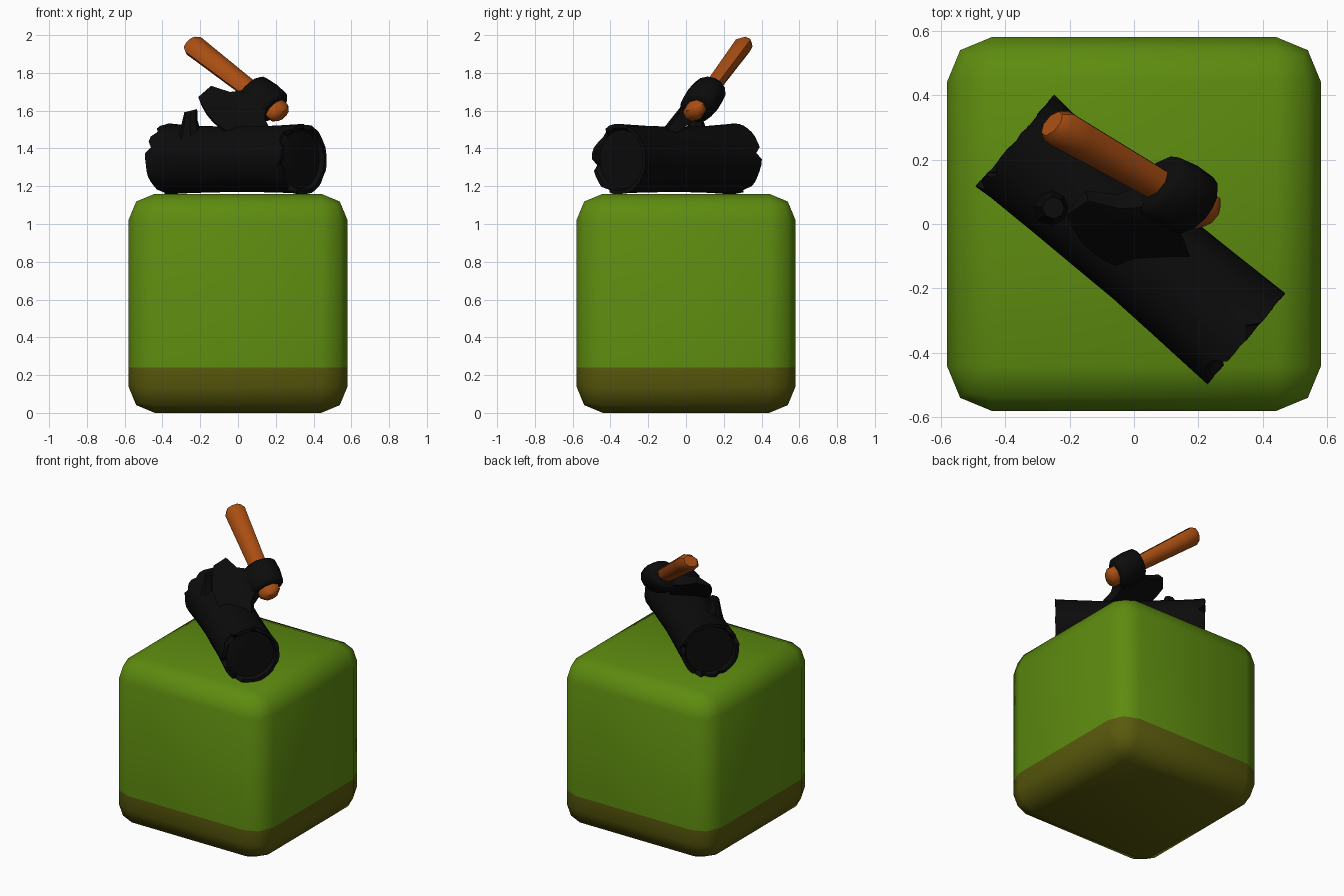
import bpy, bmesh, math, random
from mathutils import Vector, Matrix

if "Cube" in bpy.data.objects:
    bpy.data.objects.remove(bpy.data.objects["Cube"])

random.seed(4)


def mat(name, rgb):
    m = bpy.data.materials.new(name)
    m.diffuse_color = (*rgb, 1)
    m.use_nodes = True
    m.node_tree.nodes["Principled BSDF"].inputs["Base Color"].default_value = m.diffuse_color
    return m


GREEN = mat("leaf green", (0.11, 0.26, 0.005))
OLIVE = mat("dark olive", (0.10, 0.10, 0.004))
WOOD = mat("orange wood", (0.40, 0.076, 0.006))
BLACK = mat("charcoal black", (0.0035, 0.0035, 0.0035))


def finish(bm, name, mats, angle=40):
    bmesh.ops.recalc_face_normals(bm, faces=bm.faces)
    me = bpy.data.meshes.new(name)
    bm.to_mesh(me)
    bm.free()
    ob = bpy.data.objects.new(name, me)
    bpy.context.collection.objects.link(ob)
    for m in mats:
        me.materials.append(m)
    bpy.ops.object.select_all(action='DESELECT')
    ob.select_set(True)
    bpy.context.view_layer.objects.active = ob
    bpy.ops.object.shade_smooth_by_angle(angle=math.radians(angle))
    return ob


def loft(rings):
    """Skin a list of equal-length closed rings and cap both ends."""
    bm = bmesh.new()
    vs = [[bm.verts.new(p) for p in r] for r in rings]
    n = len(rings[0])
    for a, b in zip(vs, vs[1:]):
        for i in range(n):
            j = (i + 1) % n
            bm.faces.new((a[i], a[j], b[j], b[i]))
    bm.faces.new(vs[0])
    bm.faces.new(vs[-1])
    return bm


# grass block: rounded cube with an olive band at the bottom
bm = bmesh.new()
bmesh.ops.create_cube(bm, size=1.16, matrix=Matrix.Translation((0, 0, 0.58)))
bmesh.ops.bevel(bm, geom=bm.edges[:], offset=0.14, segments=2, profile=0.5, affect='EDGES')
bmesh.ops.bisect_plane(bm, geom=bm.verts[:] + bm.edges[:] + bm.faces[:],
                       plane_co=(0, 0, 0.24), plane_no=(0, 0, 1))
for f in bm.faces:
    f.material_index = 1 if f.calc_center_median().z < 0.24 else 0
finish(bm, "grass_block", [GREEN, OLIVE], 60)

# log: slightly waisted, with chipped bark rims and recessed ends
SEG = 36
LC = Vector((-0.01, -0.05, 1.343))
LA = Vector((0.76, -0.65, 0)).normalized()
LS = Vector((0.65, 0.76, 0)).normalized()
UP = Vector((0, 0, 1))


def log_ring(a, radius, chips=None, rough=0.0):
    ring = []
    for i in range(SEG):
        t = 2 * math.pi * i / SEG
        r = radius + random.uniform(-rough, rough)
        d = a - math.copysign(chips[i], a) if chips else a
        ring.append(LC + LA * d + (LS * math.cos(t) + UP * math.sin(t)) * r)
    return ring


def end_rings(sign):
    chips = [random.uniform(0.03, 0.045) if random.random() < 0.22
             else random.uniform(0, 0.006) for _ in range(SEG)]
    return [log_ring(sign * 0.445, 0.155),
            log_ring(sign * 0.475, 0.166, chips),
            log_ring(sign * 0.475, 0.187, chips, 0.003),
            log_ring(sign * 0.415, 0.183, None, 0.003)]


middle = [log_ring(a, r, None, 0.002) for a, r in
          ((-0.25, 0.177), (-0.08, 0.174), (0.08, 0.174), (0.25, 0.177))]
finish(loft(end_rings(-1) + middle + end_rings(1)[::-1]), "log", [BLACK])

# short broken branch on the log
stub = []
for x, y, z, r in ((-0.25, 0.055, 1.42, 0.075), (-0.253, 0.055, 1.5, 0.052),
                   (-0.254, 0.052, 1.55, 0.04), (-0.25, 0.05, 1.60, 0.034)):
    stub.append([Vector((x + r * math.cos(i * math.pi / 4), y + r * math.sin(i * math.pi / 4),
                         z + (0.25 * r * math.cos(i * math.pi / 4) if z > 1.58 else 0)))
                 for i in range(8)])
finish(loft(stub), "branch_stub", [BLACK])

# axe frame: H along the handle, B towards the cutting edge, N across the blade
AC = Vector((0.13, 0.09, 1.66))
H = Vector((0.72, -0.415, -0.56)).normalized()
B = Vector((-0.70, -0.58, -0.43))
B = (B - H * B.dot(H)).normalized()
N = H.cross(B)


def at(s, t, n):
    return AC + H * s + B * t + N * n


def oval(s, rb, rn, n):
    return [at(s, rb * math.cos(2 * math.pi * i / n), rn * math.sin(2 * math.pi * i / n))
            for i in range(n)]


# handle: oval section, flared towards both ends
finish(loft([oval(s, 0.067 * k, 0.049 * k, 8) for s, k in
             ((-0.535, 0.72), (-0.505, 1.02), (-0.42, 0.98), (-0.1, 0.86), (0.05, 0.9),
              (0.09, 1.05), (0.125, 1.05), (0.15, 0.68))]), "axe_handle", [WOOD], 50)

# eye of the axe head around the handle
finish(loft([oval(s, 0.115 * k, 0.09 * k, 14) for s, k in
             ((-0.09, 0.82), (-0.075, 0.97), (0, 1.03), (0.075, 0.97), (0.09, 0.82))]),
       "axe_eye", [BLACK], 50)

# blade: flares out to a curved, thin edge (distance, bulge, half length, half thickness)
COLS = 9
rows = ((0.02, 0.0, 0.085, 0.082), (0.08, 0.0, 0.092, 0.062), (0.125, 0.005, 0.128, 0.046),
        (0.165, 0.02, 0.228, 0.034), (0.26, 0.075, 0.225, 0.006))
blade = []
for t, bulge, s, n in rows:
    us = [-1 + 2 * i / (COLS - 1) for i in range(COLS)]
    blade.append([at(u * s, t + bulge * (1 - u * u), n * (1 - 0.3 * u * u)) for u in us] +
                 [at(u * s, t + bulge * (1 - u * u), -n * (1 - 0.3 * u * u)) for u in us[::-1]])
finish(loft(blade), "axe_blade", [BLACK])
